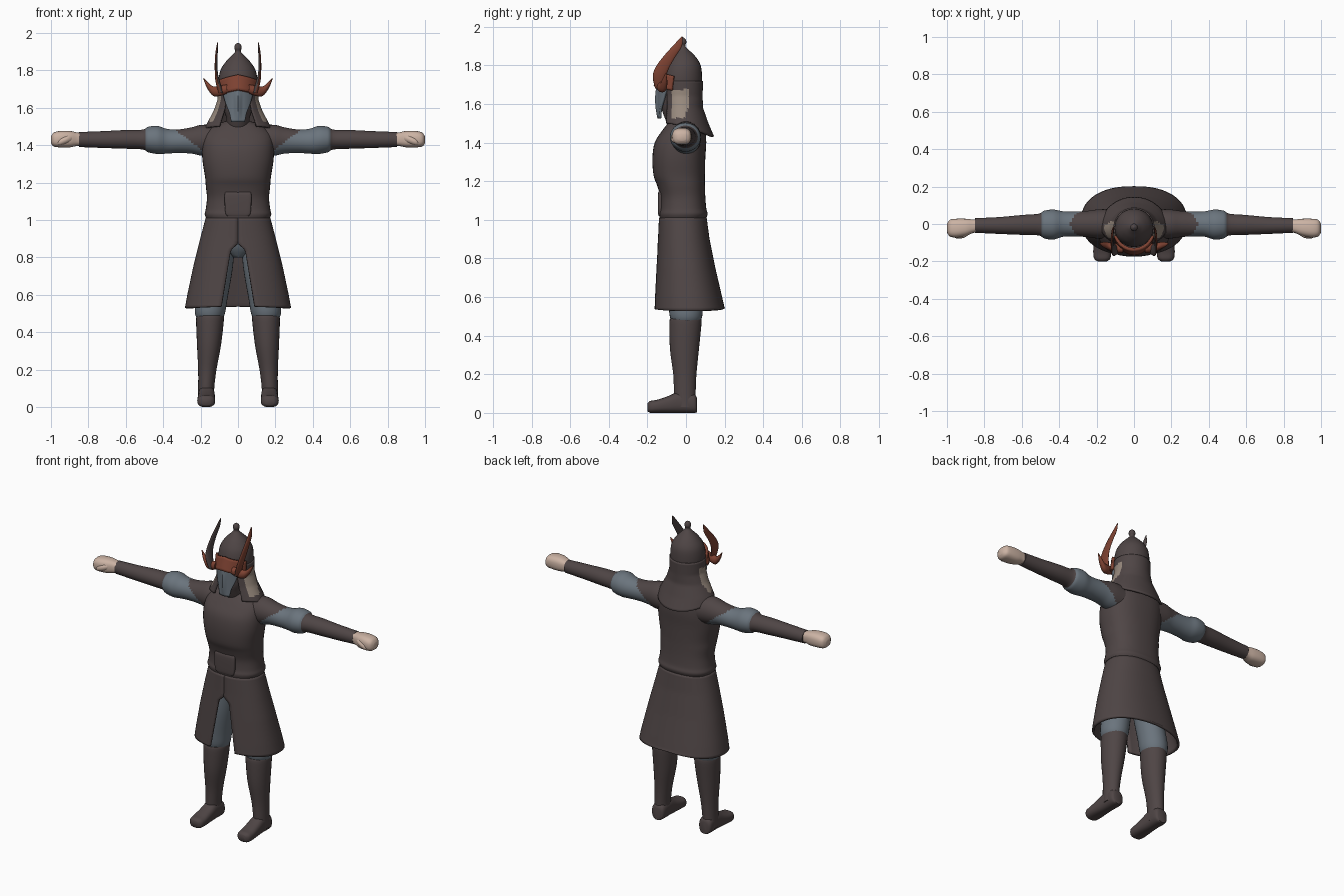
import bpy, bmesh, math
from mathutils import Vector


def material(name, rgb):
    m = bpy.data.materials.new(name)
    m.diffuse_color = (*rgb, 1)
    return m


DARK = material("dark brown cloth", (0.078, 0.060, 0.060))
GREY = material("blue grey cloth", (0.145, 0.175, 0.205))
SKIN = material("skin", (0.60, 0.45, 0.37))
TAN = material("tan lining", (0.31, 0.25, 0.205))
RED = material("rust red", (0.21, 0.055, 0.032))


def finish(name, bm, mats, rule=None, thick=0, angle=50):
    bmesh.ops.recalc_face_normals(bm, faces=bm.faces[:])
    bm.normal_update()
    if rule:
        for f in bm.faces:
            f.material_index = rule(f.calc_center_median(), f.normal)
    me = bpy.data.meshes.new(name)
    bm.to_mesh(me)
    bm.free()
    ob = bpy.data.objects.new(name, me)
    bpy.context.collection.objects.link(ob)
    for m in mats:
        me.materials.append(m)
    if thick:
        mod = ob.modifiers.new("thickness", "SOLIDIFY")
        mod.thickness, mod.offset = thick, 0
    bpy.ops.object.select_all(action='DESELECT')
    bpy.context.view_layer.objects.active = ob
    ob.select_set(True)
    bpy.ops.object.shade_smooth_by_angle(angle=math.radians(angle))
    return ob


def spline(rows, t):
    """Catmull-Rom through rows, t in 0..1."""
    n = len(rows) - 1
    i = min(int(t * n), n - 1)
    u = t * n - i
    p = [rows[max(0, min(n, k))] for k in (i - 1, i, i + 1, i + 2)]
    return [0.5 * (2 * b + (c - a) * u + (2 * a - 5 * b + 4 * c - d) * u * u
                   + (3 * b - a - 3 * c + d) * u ** 3) for a, b, c, d in zip(*p)]


def loft(name, rows, axis, mats, s=1, sub=4, seg=28, power=2.0, rule=None):
    """Rows (t, centre a, radius a, centre b, radius b); a, b are the other axes in order."""
    bm = bmesh.new()
    oth = [k for k in range(3) if k != axis]
    n = (len(rows) - 1) * sub
    rings = []
    for j in range(n + 1):
        t, ca, ra, cb, rb = spline(rows, j / n)
        ring = []
        for k in range(seg):
            a = 2 * math.pi * k / seg
            c, d = math.cos(a), math.sin(a)
            p = [0, 0, 0]
            p[axis] = t
            p[oth[0]] = ca + max(ra, .001) * math.copysign(abs(c) ** (2 / power), c)
            p[oth[1]] = cb + max(rb, .001) * math.copysign(abs(d) ** (2 / power), d)
            p[0] *= s
            ring.append(bm.verts.new(p))
        rings.append(ring)
    for r0, r1 in zip(rings, rings[1:]):
        for k in range(seg):
            bm.faces.new((r0[k], r0[(k + 1) % seg], r1[(k + 1) % seg], r1[k]))
    bm.faces.new(rings[0])
    bm.faces.new(rings[-1])
    return finish(name, bm, mats, rule)


def sheet(name, fn, nu, nv, mats, thick, rule=None):
    bm = bmesh.new()
    g = [[bm.verts.new(fn(i / nu, j / nv)) for i in range(nu + 1)] for j in range(nv + 1)]
    for j in range(nv):
        for i in range(nu):
            bm.faces.new((g[j][i], g[j][i + 1], g[j + 1][i + 1], g[j + 1][i]))
    return finish(name, bm, mats, rule, thick)


def lerp_table(rows, z):
    """Linear lookup in rows sorted by falling z."""
    for a, b in zip(rows, rows[1:]):
        if z >= b[0]:
            u = min(1, max(0, (a[0] - z) / (a[0] - b[0])))
            return [p + (q - p) * u for p, q in zip(a[1:], b[1:])]
    return rows[-1][1:]


# Torso with belt roll
torso = [(1.53, .06, -.07, .06), (1.505, .13, -.09, .085), (1.46, .18, -.125, .10),
         (1.40, .192, -.162, .105), (1.32, .190, -.174, .10), (1.23, .176, -.168, .098),
         (1.18, .172, -.150, .098), (1.12, .166, -.134, .10), (1.06, .172, -.134, .105),
         (1.03, .178, -.140, .112), (1.00, .168, -.134, .102), (.96, .172, -.13, .10)]
loft("torso", [(z, 0, rx, (a + b) / 2, (b - a) / 2) for z, rx, a, b in torso],
     2, [DARK], sub=4, seg=40, power=2.4)
loft("belt_plate", [(1.02, 0, .055, -.125, .016), (1.04, 0, .068, -.127, .018),
                    (1.13, 0, .072, -.127, .018), (1.15, 0, .066, -.125, .014)],
     2, [DARK], power=6)

# Skirt, open in front below the waist
skirt_rows = [(1.01, .166, -.133, .10), (.90, .195, -.138, .115), (.75, .232, -.148, .145),
              (.60, .264, -.158, .180), (.53, .277, -.162, .196)]


def skirt(u, v):
    z = 1.01 - .48 * v
    rx, y0, y1 = lerp_table(skirt_rows, z)
    slit = 0 if z > .87 else min(.03, (.87 - z)) + max(0, (.84 - z) * .15)
    a0 = math.asin(slit / rx)
    a = a0 + (2 * math.pi - 2 * a0) * u
    sx, cx = math.sin(a), -math.cos(a)
    return (rx * math.copysign(abs(sx) ** .88, sx),
            (y0 + y1) / 2 + (y1 - y0) / 2 * math.copysign(abs(cx) ** .88, cx),
            z - .012 * abs(sx) * (v > .99) + .01 * (v > .99))


sheet("skirt", skirt, 64, 32, [DARK], .014)
loft("hips", [(.80, 0, .03, -.01, .05), (.87, 0, .13, -.015, .09), (1.0, 0, .15, -.015, .10)],
     2, [GREY])

for s, side in ((1, "left"), (-1, "right")):
    # Legs and boots
    loft(side + "_thigh", [(.92, .085, .07, -.01, .085), (.75, .105, .078, -.01, .088),
                           (.58, .14, .084, -.002, .088), (.50, .15, .08, 0, .084),
                           (.46, .15, .06, 0, .065)], 2, [GREY], s)
    loft(side + "_boot_shaft", [(.49, .149, .072, -.002, .08), (.46, .15, .074, -.003, .083),
                                (.33, .155, .064, -.008, .075), (.20, .164, .049, -.006, .06),
                                (.10, .17, .043, -.006, .056), (.03, .17, .045, -.003, .053)],
         2, [DARK], s)
    loft(side + "_foot", [(.056, .168, .03, .04, .038), (.04, .168, .043, .05, .05),
                          (-.03, .168, .044, .056, .056), (-.09, .169, .046, .044, .044),
                          (-.15, .170, .048, .034, .034), (-.185, .170, .043, .031, .031),
                          (-.20, .170, .025, .03, .02)], 1, [DARK], s, power=2.6)

    # Sleeve: blue grey under the shoulder and on the puffed cuff
    loft(side + "_arm", [(.10, 0, .08, 1.42, .085), (.19, 0, .078, 1.426, .083),
                         (.25, 0, .070, 1.425, .070), (.32, 0, .066, 1.421, .063),
                         (.38, 0, .068, 1.421, .066), (.43, -.003, .080, 1.428, .075),
                         (.48, -.003, .074, 1.43, .068), (.51, -.003, .058, 1.43, .053),
                         (.60, -.005, .053, 1.431, .050), (.72, -.008, .045, 1.43, .045),
                         (.85, -.008, .039, 1.43, .040)], 0, [DARK, GREY], s, sub=5, seg=36,
         rule=lambda c, n: int(.20 + (c.z - 1.38) * 1.35 < abs(c.x) < .495))

    # Fist with thumb
    loft(side + "_hand", [(.82, -.008, .030, 1.43, .032), (.86, -.012, .036, 1.432, .036),
                          (.90, -.018, .046, 1.432, .044), (.95, -.022, .050, 1.432, .044),
                          (.985, -.022, .044, 1.43, .037), (1.0, -.022, .022, 1.428, .018)],
         0, [SKIN], s, power=2.6)
    loft(side + "_thumb", [(.875, -.04, .010, 1.44, .012), (.91, -.057, .017, 1.432, .020),
                           (.95, -.062, .015, 1.418, .018), (.97, -.058, .004, 1.41, .006)],
         0, [SKIN], s, seg=14)

    # Tall blade horn, red outside and dark inside, and short side tusk
    loft(side + "_tall_horn", [(1.68, .092, .014, -.138, .022), (1.74, .108, .012, -.138, .034),
                               (1.79, .116, .008, -.122, .036), (1.85, .117, .007, -.083, .031),
                               (1.90, .114, .006, -.045, .024), (1.95, .109, .002, -.02, .003)],
         2, [DARK, RED], s, seg=16, rule=lambda c, n, s=s: int(n.x * s > 0))
    loft(side + "_tusk", [(.06, -.135, .02, 1.70, .024), (.10, -.128, .024, 1.69, .028),
                          (.135, -.118, .020, 1.69, .025), (.165, -.11, .013, 1.722, .018),
                          (.184, -.105, .003, 1.755, .004)], 0, [RED], s, seg=16)

# Head, pointed helmet with knob
loft("head", [(1.46, 0, .06, -.02, .06), (1.54, 0, .062, -.045, .07), (1.60, 0, .078, -.045, .085),
              (1.70, 0, .085, -.04, .09)], 2, [DARK])
loft("helmet", [(1.67, 0, .100, -.02, .100), (1.74, 0, .104, -.02, .103), (1.80, 0, .094, -.017, .093),
                (1.845, 0, .066, -.016, .066), (1.88, 0, .032, -.017, .032),
                (1.90, 0, .015, -.018, .015), (1.92, 0, .020, -.018, .020),
                (1.937, 0, .015, -.018, .015), (1.947, 0, .002, -.018, .002)], 2, [DARK], sub=5)

# Hood draped onto the shoulders, with tan side patches
hood_rows = [(1.72, .103, .100, .100), (1.64, .104, .094, .098), (1.58, .125, .094, .100),
             (1.50, .168, .100, .128), (1.43, .19, .11, .158)]


def hood(u, v):
    a0 = math.radians(36)
    a = a0 + (2 * math.pi - 2 * a0) * u
    back = (1 - math.cos(a)) / 2
    z = 1.72 - v * (1.72 - 1.50 + .07 * back ** 2)
    rx, front, rear = lerp_table(hood_rows, z)
    cx = -math.cos(a)
    return (rx * math.sin(a), -.018 + (rear if cx > 0 else front) * cx, z)


sheet("hood", hood, 56, 24, [DARK, TAN], .012,
      rule=lambda c, n: int(-.072 < c.y < .016 - .35 * max(0, 1.60 - c.z) and 1.525 < c.z < 1.675))

# Face mask with a nose ridge
mask_rows = [(1.72, .062), (1.67, .076), (1.62, .062), (1.57, .042), (1.525, .034)]


def mask(u, v):
    z = 1.72 - .195 * v
    x = (2 * u - 1) * lerp_table(mask_rows, z)[0]
    ridge = .012 * max(0, 1 - abs(x) / .02) * math.sin(math.pi * v)
    return (x, -.142 + 7 * x * x - ridge, z)


sheet("face_mask", mask, 20, 16, [GREY], .012)


# Red brow plate, peaked in the middle
def brow(u, v):
    a = (2 * u - 1) * 1.2
    k = abs(2 * u - 1)
    low, high = 1.695 - .025 * k, 1.775 - .03 * k
    return (.108 * math.sin(a), -.02 - (.14 - .025 * v) * math.cos(a), low + (high - low) * v)


sheet("brow_plate", brow, 24, 6, [RED], .016)
